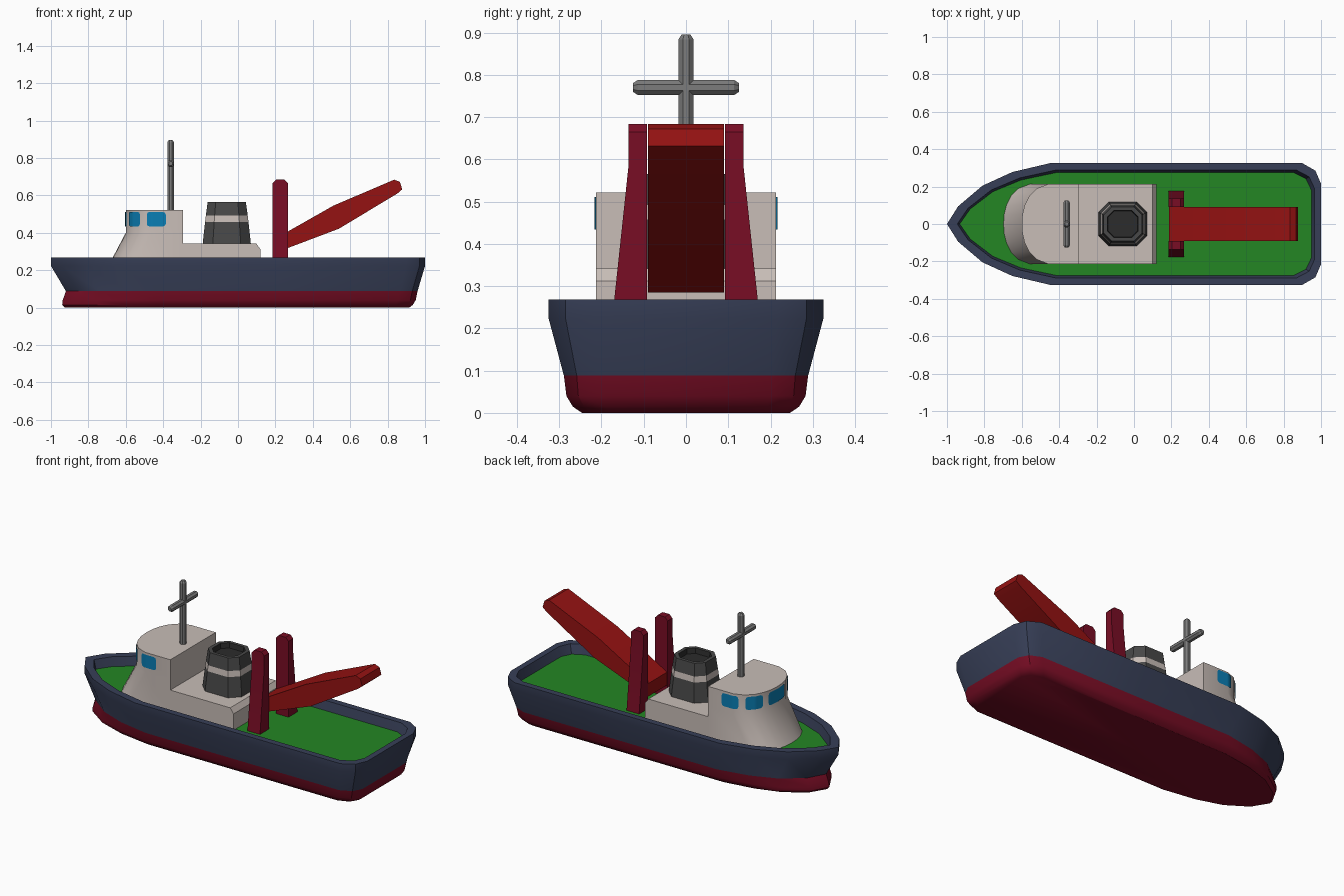
import bpy, bmesh, math
from mathutils import Vector

if "Cube" in bpy.data.objects:
    bpy.data.objects.remove(bpy.data.objects["Cube"])


def mat(name, r, g, b):
    m = bpy.data.materials.new(name)
    m.diffuse_color = (r, g, b, 1)
    m.use_nodes = True
    m.node_tree.nodes["Principled BSDF"].inputs["Base Color"].default_value = m.diffuse_color
    return m


NAVY = mat("navy", 0.038, 0.049, 0.095)
MAROON = mat("maroon", 0.19, 0.004, 0.018)
GREEN = mat("deck green", 0.017, 0.24, 0.017)
CREAM = mat("warm white", 0.58, 0.51, 0.475)
BLUE = mat("window blue", 0.003, 0.21, 0.46)
CHARCOAL = mat("charcoal", 0.065, 0.065, 0.065)
BLACK = mat("soot", 0.025, 0.025, 0.025)
GREY = mat("mast grey", 0.2, 0.2, 0.2)
RED = mat("crane red", 0.3, 0.006, 0.006)


def finish(name, bm, mats, recalc=True):
    if recalc:
        bmesh.ops.recalc_face_normals(bm, faces=bm.faces)
    me = bpy.data.meshes.new(name)
    bm.to_mesh(me)
    bm.free()
    for m in mats:
        me.materials.append(m)
    ob = bpy.data.objects.new(name, me)
    bpy.context.collection.objects.link(ob)
    bpy.ops.object.select_all(action='DESELECT')
    ob.select_set(True)
    bpy.context.view_layer.objects.active = ob
    bpy.ops.object.shade_smooth_by_angle(angle=math.radians(30))
    return ob


def loft(name, rings, mats, bands=None, caps=(0, 0)):
    """Skin a stack of equal-length closed rings; bands = material per band."""
    bm = bmesh.new()
    vs = [[bm.verts.new(p) for p in r] for r in rings]
    n = len(vs[0])
    for k in range(len(vs) - 1):
        for i in range(n):
            j = (i + 1) % n
            f = bm.faces.new((vs[k][i], vs[k][j], vs[k + 1][j], vs[k + 1][i]))
            f.material_index = bands[k] if bands else 0
    bm.faces.new(vs[0][::-1]).material_index = caps[0]
    bm.faces.new(vs[-1]).material_index = caps[1]
    return finish(name, bm, mats)


def mirror_y(half):
    """Half outline (y >= 0) to a closed outline."""
    return half + [(x, -y) for x, y in reversed(half) if y > 1e-6]


# Hull with bulwark and sunken deck
outline = [(-1, 0), (-0.94, 0.095), (-0.81, 0.205), (-0.65, 0.278),
           (-0.45, 0.325), (0.2, 0.325), (0.90, 0.325), (0.97, 0.285), (1.0, 0.215)]


def hull_ring(z, bow, stern, w, p=1.0):
    pts = []
    for x, y in outline:
        t = (x + 1) / 2
        pts.append((bow + t * (stern - bow), w * (y / 0.325) ** p))
    return [(x, y, z) for x, y in mirror_y(pts)]


loft("hull_and_deck", [
    hull_ring(0.0, -0.925, 0.915, 0.246, 0.8),
    hull_ring(0.015, -0.94, 0.935, 0.268, 0.8),
    hull_ring(0.04, -0.937, 0.95, 0.283, 0.8),
    hull_ring(0.088, -0.92, 0.96, 0.289, 0.85),
    hull_ring(0.223, -1, 1, 0.325),
    hull_ring(0.268, -1, 1, 0.325),
    hull_ring(0.268, -0.945, 0.965, 0.288),
    hull_ring(0.215, -0.932, 0.948, 0.275)],
    [NAVY, MAROON, GREEN], bands=[1, 1, 1, 0, 0, 0, 0], caps=(1, 2))

# Bridge: rounded front, sloping below the windows
front = [(-0.60, 0), (-0.597, 0.05), (-0.585, 0.10), (-0.56, 0.15),
         (-0.52, 0.19), (-0.46, 0.213)]
half_plan = front + [(-0.295, 0.213)]


def bridge_ring(z, shift):
    pts = [(x + (shift if x < -0.3 else 0), y) for x, y in half_plan]
    return [(x, y, z) for x, y in mirror_y(pts)]


loft("bridge", [bridge_ring(0.21, -0.10), bridge_ring(0.40, 0), bridge_ring(0.522, 0)], [CREAM])

# Low deckhouse behind the bridge
profile = [(-0.295, 0.21), (0.12, 0.21), (0.12, 0.312), (0.098, 0.342), (-0.295, 0.342)]
loft("deckhouse", [[(x, y, z) for x, z in profile] for y in (-0.213, 0.213)], [CREAM])

# Windows: thin plates that follow the bridge wall
path = [Vector(p) for p in [(x, -y) for x, y in reversed(half_plan)] + half_plan[1:]]
lengths = [(b - a).length for a, b in zip(path, path[1:])]
mid = sum(lengths) / 2


def wall_point(s, off):
    """Point at arc length s from the bow centre, pushed outward by off."""
    s += mid
    for a, b, l in zip(path, path[1:], lengths):
        if s <= l:
            d = (b - a) / l
            return a + d * s + Vector((-d.y, d.x)) * off
        s -= l
    return path[-1]


def window(name, s0, s1):
    bm = bmesh.new()
    c, zb, zt, n = 0.014, 0.434, 0.511, 12
    cols = [(s0, c), (s0 + c * 0.3, c * 0.3)]
    cols += [(s0 + c + (s1 - s0 - 2 * c) * i / n, 0) for i in range(n + 1)]
    cols += [(s1 - c * 0.3, c * 0.3), (s1, c)]
    prev = None
    for s, d in cols:
        q = wall_point(s, 0.004)
        cur = [bm.verts.new((q.x, q.y, z)) for z in (zb + d, zt - d)]
        if prev:
            f = bm.faces.new((prev[0], prev[1], cur[1], cur[0]))
            f.normal_update()
            if f.normal.dot(Vector((q.x + 0.4, q.y, 0))) < 0:
                f.normal_flip()
        prev = cur
    finish(name, bm, [BLUE], recalc=False)


window("window_front", -0.075, 0.075)
for side, sg in (("right", -1), ("left", 1)):
    for kind, a, b in (("corner", 0.112, 0.212), ("side", 0.25, 0.352)):
        window(f"window_{kind}_{side}", min(sg * a, sg * b), max(sg * a, sg * b))


# Funnel: tapered chamfered square with stripe and sunken top
def funnel_ring(z, a, b):
    k = 0.42 * a
    pts = [(a, b - k), (a - k, b), (k - a, b), (-a, b - k),
           (-a, k - b), (k - a, -b), (a - k, -b), (a, k - b)]
    return [(x - 0.06, y, z) for x, y in pts]


loft("funnel", [funnel_ring(0.33, 0.13, 0.118), funnel_ring(0.458, 0.116, 0.105),
                funnel_ring(0.492, 0.112, 0.101), funnel_ring(0.565, 0.102, 0.092),
                funnel_ring(0.565, 0.082, 0.073), funnel_ring(0.535, 0.078, 0.069)],
     [CHARCOAL, CREAM, BLACK], bands=[0, 1, 0, 0, 2], caps=(0, 2))


# Mast and crossbar: eight-sided rods with tapered ends
def rod(name, a, b, r, axis):
    rings = []
    for t, q in ((a, r * 0.55), (a + 0.012, r), (b - 0.012, r), (b, r * 0.55)):
        ring = []
        for i in range(8):
            w = math.pi / 8 + i * math.pi / 4
            u, v = q * math.cos(w), q * math.sin(w)
            ring.append((-0.36 + u, v, t) if axis == 'z' else (-0.36 + u, t, 0.77 + v))
        rings.append(ring)
    loft(name, rings, [GREY])


rod("mast", 0.50, 0.896, 0.0195, 'z')
rod("mast_crossbar", -0.126, 0.126, 0.0195, 'y')

# Crane posts either side of the boom
for side, sg in (("right", -1), ("left", 1)):
    rings = []
    for z, outer, inset in ((0.21, 0.176, 0), (0.585, 0.136, 0), (0.665, 0.136, 0), (0.684, 0.136, 0.018)):
        x0, x1 = 0.185 + inset, 0.267 - inset
        rings.append([(x0, sg * 0.092, z), (x1, sg * 0.092, z), (x1, sg * outer, z), (x0, sg * outer, z)])
    loft(f"crane_post_{side}", rings, [MAROON])

# Crane boom: side profile pushed across the width
boom = [(0.187, 0.285), (0.265, 0.318), (0.54, 0.422), (0.852, 0.610), (0.878, 0.632),
        (0.866, 0.672), (0.835, 0.684), (0.51, 0.545), (0.265, 0.406), (0.187, 0.362)]
loft("crane_boom", [[(x, y, z) for x, z in boom] for y in (-0.09, 0.09)], [RED])
